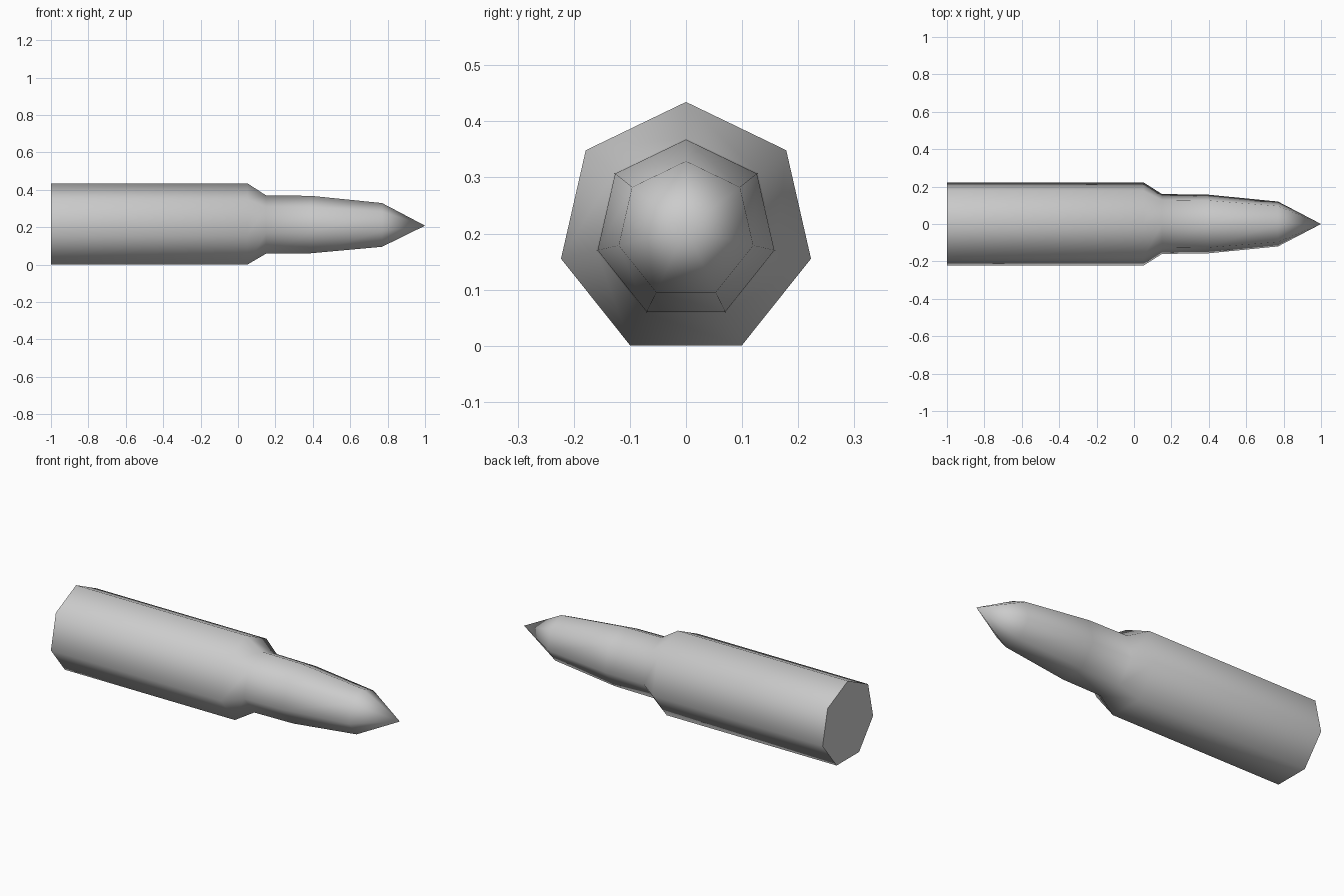
import bpy, bmesh, math

cube = bpy.data.objects.get("Cube")
if cube:
    bpy.data.objects.remove(cube, do_unlink=True)

SIDES = 7
AXIS_Z = 0.206
# (x, radius) along the axis: base, shoulder, neck, bullet, nose
PROFILE = [(-1, 0.2285), (0.05, 0.2285), (0.15, 0.164), (0.39, 0.1615), (0.77, 0.123)]
TIP_X = 1.0

metal = bpy.data.materials.new("grey metal")
metal.use_nodes = True
grey = (0.6, 0.6, 0.6, 1)
metal.diffuse_color = grey
metal.node_tree.nodes["Principled BSDF"].inputs["Base Color"].default_value = grey


def ring(bm, x, radius):
    """Seven-sided ring around the x axis with one corner at the top."""
    angles = [2 * math.pi * i / SIDES for i in range(SIDES)]
    return [bm.verts.new((x, radius * math.sin(a), AXIS_Z + radius * math.cos(a)))
            for a in angles]


bm = bmesh.new()
rings = [ring(bm, x, r) for x, r in PROFILE]
tip = bm.verts.new((TIP_X, 0, AXIS_Z + 0.002))

# Casing and bullet walls, then the pointed nose
for i in range(SIDES):
    j = (i + 1) % SIDES
    for a, b in zip(rings, rings[1:]):
        bm.faces.new((a[i], a[j], b[j], b[i]))
    bm.faces.new((rings[-1][i], rings[-1][j], tip))
for face in bm.faces:
    face.smooth = True

# Flat base cap with a crisp rim
cap = bm.faces.new(rings[0])
cap.smooth = False
for edge in cap.edges:
    edge.smooth = False

bmesh.ops.recalc_face_normals(bm, faces=bm.faces)
mesh = bpy.data.meshes.new("cartridge")
bm.to_mesh(mesh)
bm.free()
mesh.materials.append(metal)
bpy.context.collection.objects.link(bpy.data.objects.new("cartridge", mesh))
